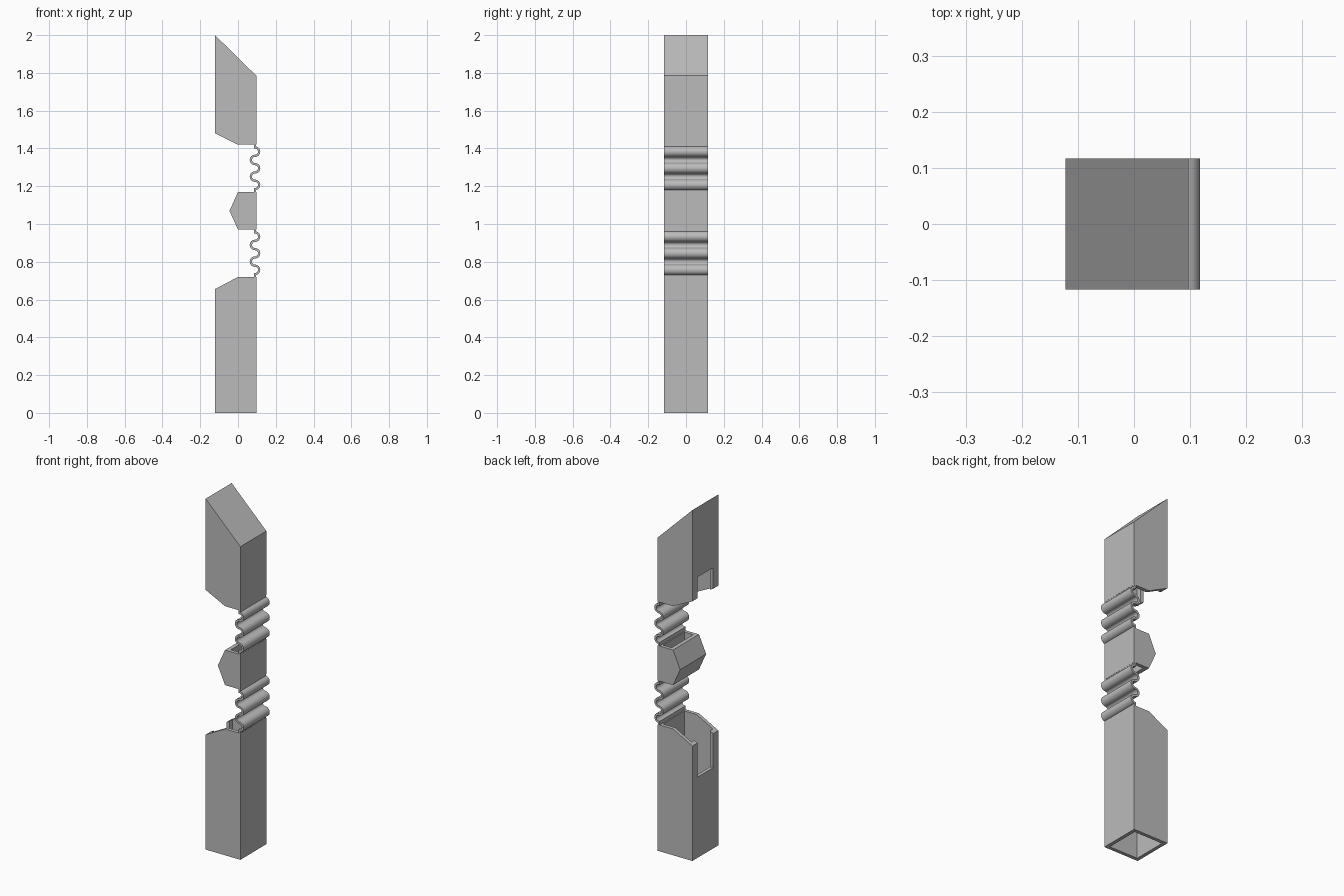
import bpy, bmesh, math
from mathutils import Vector

cube = bpy.data.objects.get("Cube")
if cube:
    bpy.data.objects.remove(cube, do_unlink=True)

HALF = 0.117          # half depth along y
WALL = 0.02
LEFT, RIGHT = -0.122, 0.097

grey = bpy.data.materials.new("plain_grey")
grey.use_nodes = True
color = (0.5, 0.5, 0.5, 1)
grey.diffuse_color = color
grey.node_tree.nodes["Principled BSDF"].inputs["Base Color"].default_value = color


def prism(name, profile, half=HALF):
    """Extrude an x-z outline along y."""
    bm = bmesh.new()
    face = bm.faces.new([bm.verts.new((x, -half, z)) for x, z in profile])
    new = bmesh.ops.extrude_face_region(bm, geom=[face])["geom"]
    moved = [v for v in new if isinstance(v, bmesh.types.BMVert)]
    bmesh.ops.translate(bm, verts=moved, vec=(0, 2 * half, 0))
    bmesh.ops.recalc_face_normals(bm, faces=bm.faces)
    mesh = bpy.data.meshes.new(name)
    bm.to_mesh(mesh)
    bm.free()
    mesh.materials.append(grey)
    obj = bpy.data.objects.new(name, mesh)
    bpy.context.collection.objects.link(obj)
    return obj


def box(x0, x1, z0, z1):
    return [(x0, z0), (x1, z0), (x1, z1), (x0, z1)]


def carve(obj, profile, half):
    """Subtract a prism from a part."""
    cutter = prism("cutter", profile, half)
    cutter.hide_render = True
    mod = obj.modifiers.new("carve", "BOOLEAN")
    mod.operation, mod.solver, mod.object = "DIFFERENCE", "EXACT", cutter
    bpy.ops.object.select_all(action="DESELECT")
    bpy.context.view_layer.objects.active = obj
    obj.select_set(True)
    bpy.ops.object.modifier_apply(modifier=mod.name)
    bpy.data.objects.remove(cutter, do_unlink=True)


INNER = HALF - WALL
IN_L, IN_R = LEFT + WALL, RIGHT - WALL

# Lower segment: open square tube with a slot in the -x wall
lower = prism("lower_segment", [(LEFT, 0), (RIGHT, 0), (RIGHT, 0.72),
                                (0, 0.72), (LEFT, 0.655)])
carve(lower, box(IN_L, IN_R, -0.1, 0.9), INNER)
carve(lower, box(LEFT - 0.1, IN_L + 0.03, 0.46, 0.9), 0.07)

# Middle segment: pointed sleeve, open above and below
middle = prism("middle_segment", [(RIGHT, 0.97), (RIGHT, 1.17), (0, 1.17),
                                  (-0.045, 1.07), (0, 0.97)])
carve(middle, [(IN_R, 0.94), (IN_R, 1.2), (0.036, 1.2),
               (-0.022, 1.07), (0.036, 0.94)], INNER)

# Tip segment: closed slanted top, open below, slot in the -x wall
tip = prism("tip_segment", [(LEFT, 1.48), (0, 1.42), (RIGHT, 1.42),
                            (RIGHT, 1.785), (LEFT, 2)])
carve(tip, [(IN_L, 1.3), (IN_R, 1.3), (IN_R, 1.776), (IN_L, 1.952)], INNER)
carve(tip, box(LEFT - 0.1, IN_L + 0.03, 1.3, 1.6), 0.07)


# Flexible joints: S-shaped strips made of alternating half circles
def joint(name, z_top):
    r, t, mid, steps = 0.022, 0.006, 0.09, 12
    side_a, side_b = [], []
    for k in range(5):
        s = 1 if k % 2 == 0 else -1
        zc = z_top - 0.015 - r * (2 * k + 1)
        for i in range(0 if k == 0 else 1, steps + 1):
            a = math.pi * i / steps
            d = Vector((s * math.sin(a), math.cos(a)))
            c = Vector((mid, zc))
            side_a.append(c + d * (r + s * t))
            side_b.append(c + d * (r - s * t))
    strip = prism(name, [tuple(p) for p in side_a + side_b[::-1]])
    bpy.ops.object.select_all(action="DESELECT")
    strip.select_set(True)
    bpy.context.view_layer.objects.active = strip
    bpy.ops.object.shade_smooth_by_angle(angle=math.radians(35))
    # Short tabs tie the strip to the segment walls
    z_end = z_top - 0.015 - 10 * r
    prism(name + "_top_tab", box(mid - t, mid + t, z_top - 0.021, z_top + 0.003))
    prism(name + "_bottom_tab", box(mid - t, mid + t, z_end - 0.018, z_end + t))


joint("upper_joint", 1.42)
joint("lower_joint", 0.97)
